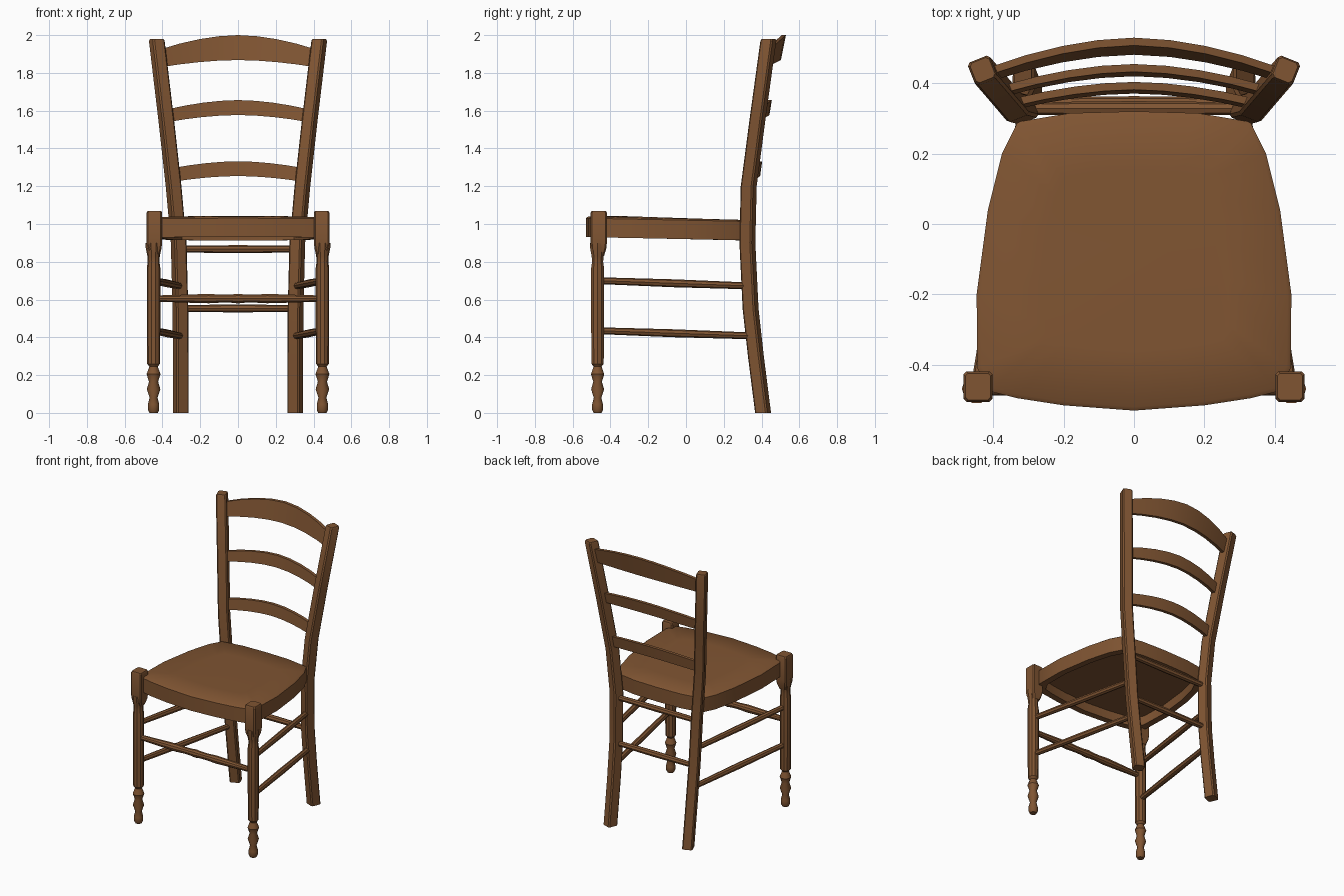
import bpy, bmesh, math
from mathutils import Vector, Matrix

if "Cube" in bpy.data.objects:
    bpy.data.objects.remove(bpy.data.objects["Cube"])

wood = bpy.data.materials.new("brown wood")
wood.diffuse_color = (0.215, 0.09, 0.032, 1)
wood.use_nodes = True
wood.node_tree.nodes["Principled BSDF"].inputs["Base Color"].default_value = wood.diffuse_color


def loft(name, rings, angle=35):
    """Skin a list of equal-length vertex rings and cap both ends."""
    bm = bmesh.new()
    vs = [[bm.verts.new(p) for p in ring] for ring in rings]
    n = len(vs[0])
    for a, b in zip(vs, vs[1:]):
        for i in range(n):
            j = (i + 1) % n
            bm.faces.new((a[i], a[j], b[j], b[i]))
    bm.faces.new(vs[0][::-1])
    bm.faces.new(vs[-1])
    bmesh.ops.recalc_face_normals(bm, faces=bm.faces)
    for f in bm.faces:
        f.smooth = True
    me = bpy.data.meshes.new(name)
    bm.to_mesh(me)
    bm.free()
    me.set_sharp_from_angle(angle=math.radians(angle))
    me.materials.append(wood)
    ob = bpy.data.objects.new(name, me)
    bpy.context.collection.objects.link(ob)
    return ob


def turned(name, a, b, profile, sides=10):
    """Turned rod from a to b; profile is (fraction along, radius)."""
    a, b = Vector(a), Vector(b)
    q = (b - a).to_track_quat('Z', 'Y')
    rings = []
    for t, r in profile:
        c = a.lerp(b, t)
        rings.append([c + q @ Vector((r * math.cos(k * math.tau / sides),
                                      r * math.sin(k * math.tau / sides), 0))
                      for k in range(sides)])
    return loft(name, rings)


def box_section(c, hx, hy, turn=0, ch=0.008):
    """Chamfered rectangle around c, turned about z."""
    pts = [(hx, -hy + ch), (hx, hy - ch), (hx - ch, hy), (-hx + ch, hy),
           (-hx, hy - ch), (-hx, -hy + ch), (-hx + ch, -hy), (hx - ch, -hy)]
    m = Matrix.Rotation(turn, 3, 'Z')
    return [Vector(c) + m @ Vector((x, y, 0)) for x, y in pts]


# Front legs: turned shaft and foot below a square block
foot = [(0, .022), (.015, .03), (.045, .03), (.08, .021), (.125, .036), (.165, .024),
        (.205, .037), (.245, .022), (.26, .034), (.5, .036), (.765, .036), (.8, .031),
        (.83, .033), (.875, .042), (.9, .042)]
block = [(.83, .026), (.87, .038), (.9, .041), (1.06, .041), (1.07, .036)]
for s, side in ((1, "right"), (-1, "left")):
    turned("front_leg_" + side, (s * .447, -.468, 0), (s * .447, -.468, 1), foot)
    loft("front_leg_block_" + side,
         [box_section((s * .443, -.462, z), h, h + .002) for z, h in block])

# Back posts: bent square bars turned towards the middle
path = [(0, .303, .408), (.3, .303, .37), (.55, .305, .342), (.9, .314, .325), (1.2, .341, .332),
        (1.55, .38, .378), (1.97, .43, .436), (1.98, .43, .437)]
for s, side in ((1, "right"), (-1, "left")):
    loft("back_post_" + side,
         [box_section((s * x, y, z), .034 - .005 * (z > 1.975), .035 - .005 * (z > 1.975), -s * .38)
          for z, x, y in path])

# Seat: rounded trapezoid with a hollow underside
half = [(0, -.53), (.2, -.515), (.33, -.495), (.41, -.475), (.445, -.41), (.447, -.2), (.415, .04),
        (.375, .2), (.33, .29), (.18, .315), (0, .32)]
outline = half + [(-x, y) for x, y in half[-2:0:-1]]


def seat_ring(scale, z, slope=-.02):
    return [Vector((x * scale, -.1 + (y + .1) * scale, z + slope * (y + .1)))
            for x, y in outline]


loft("seat", [seat_ring(.9, .985), seat_ring(.9, .922), seat_ring(1, .922), seat_ring(1, 1.022),
              seat_ring(.975, 1.03), seat_ring(.6, 1.034)], 45)


# Back slats: bowed backwards and arched upwards
def slat(name, hw, y_end, y_mid, z_end, z_mid, lean, th=.011):
    rings = []
    for i in range(-4, 5):
        t = i / 4
        k = 1 - abs(t) ** 1.8
        y = y_end + (y_mid - y_end) * k
        z0 = z_end[0] + (z_mid[0] - z_end[0]) * k
        z1 = z_end[1] + (z_mid[1] - z_end[1]) * k
        d = lean * (z1 - z0) / 2
        rings.append([Vector((hw * t, y - th - d, z0)), Vector((hw * t, y + th - d, z0)),
                      Vector((hw * t, y + th + d, z1)), Vector((hw * t, y - th + d, z1))])
    loft(name, rings)


slat("top_slat", .41, .425, .505, (1.83, 1.925), (1.868, 2.0), .2)
slat("middle_slat", .37, .378, .437, (1.54, 1.608), (1.577, 1.656), .16)
slat("lower_slat", .335, .342, .387, (1.225, 1.298), (1.254, 1.332), .14)

# Front rung: turned with swellings and a small waist in the middle
swell = [(0, .018), (.1, .02), (.2, .023), (.32, .026), (.4, .022), (.46, .023), (.5, .027)]
swell += [(1 - t, r) for t, r in swell[-2::-1]]
turned("front_rung", (-.43, -.468, .605), (.43, -.468, .605), swell)

# Side and back rungs
plain = [(0, .018), (.5, .021), (1, .018)]
for s, side in ((1, "right"), (-1, "left")):
    for z0, z1, level in ((.70, .672, "upper"), (.435, .408, "lower")):
        turned(f"side_rung_{level}_{side}", (s * .445, -.46, z0), (s * .308, .34, z1), plain, 8)
for z, y, level in ((.867, .328, "upper"), (.553, .342, "lower")):
    turned(f"back_rung_{level}", (-.3, y, z), (.3, y, z), plain, 8)
